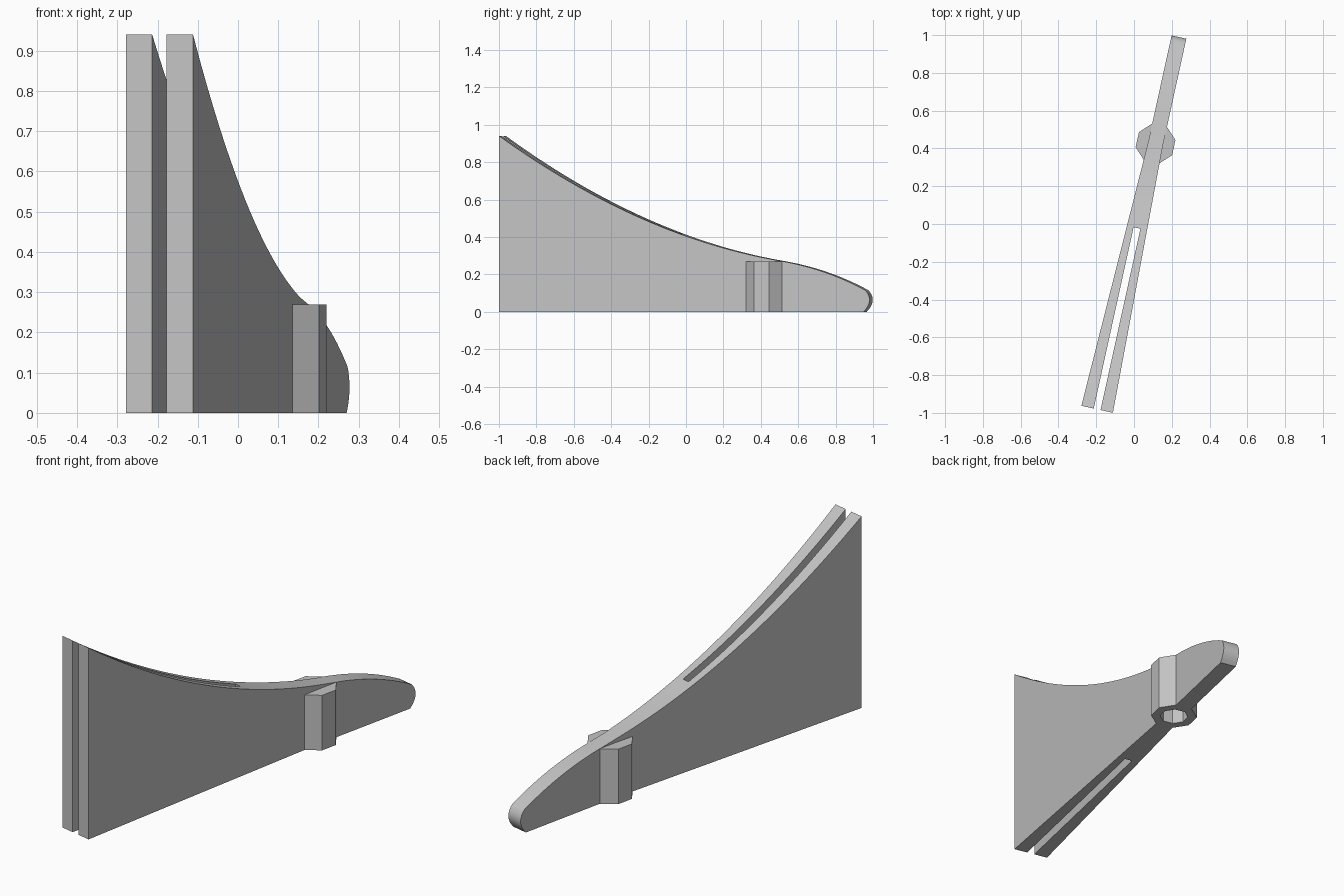
import bpy
import bmesh
import math
from mathutils import Matrix, Vector

cube = bpy.data.objects.get("Cube")
if cube:
    bpy.data.objects.remove(cube, do_unlink=True)

TURN = Matrix.Rotation(math.radians(-12.4), 4, "Z")
MID = 0.02       # sideways offset of the plate's centre line
BOSS_AT = 0.44   # distance of the boss along the plate

grey = bpy.data.materials.new("light_grey")
grey.use_nodes = True
colour = (0.55, 0.55, 0.55, 1)
grey.diffuse_color = colour
grey.node_tree.nodes["Principled BSDF"].inputs["Base Color"].default_value = colour


def prism(name, points, sweep):
    """Solid made by sweeping a closed outline along a vector."""
    bm = bmesh.new()
    face = bm.faces.new([bm.verts.new(p) for p in points])
    new = bmesh.ops.extrude_face_region(bm, geom=[face])["geom"]
    verts = [v for v in new if isinstance(v, bmesh.types.BMVert)]
    bmesh.ops.translate(bm, vec=sweep, verts=verts)
    bmesh.ops.recalc_face_normals(bm, faces=bm.faces)
    bmesh.ops.transform(bm, matrix=TURN, verts=bm.verts)
    mesh = bpy.data.meshes.new(name)
    bm.to_mesh(mesh)
    bm.free()
    mesh.materials.append(grey)
    obj = bpy.data.objects.new(name, mesh)
    bpy.context.collection.objects.link(obj)
    return obj


def curve(a, b, c, steps):
    """Quadratic curve from a to c, without its last point."""
    a, b, c = Vector(a), Vector(b), Vector(c)
    return [a.lerp(b, i / steps).lerp(b.lerp(c, i / steps), i / steps)
            for i in range(steps)]


def octagon(radius, z):
    angles = [math.radians(22.5 + 45 * i) for i in range(8)]
    return [(MID + radius * math.cos(a), BOSS_AT + radius * math.sin(a), z)
            for a in angles]


def combine(target, tool, operation):
    mod = target.modifiers.new(operation.lower(), "BOOLEAN")
    mod.operation = operation
    mod.solver = "EXACT"
    mod.object = tool
    tool.hide_render = True
    bpy.context.view_layer.objects.active = target
    bpy.ops.object.modifier_apply(modifier=mod.name)
    bpy.data.objects.remove(tool, do_unlink=True)


# Side profile: concave sweep, convex tail, rounded nose
side = curve((-1, 0.94), (-0.235, 0.4), (0.53, 0.272), 28)
side += curve((0.53, 0.272), (0.78, 0.23), (0.995, 0.115), 14)
side += curve((0.995, 0.115), (1.045, 0.06), (0.985, 0), 10)
side += [Vector((0.985, 0)), Vector((-1, 0))]
fin = prism("forked_fin", [(-0.4, p.x, p.y) for p in side], (0.8, 0, 0))

# Plan outline: narrow tail widening into two prongs with a slot between
half = [(0.0185, -0.017), (0.0185, -1.2), (0.0918, -1.2),
        (0.04, BOSS_AT), (0.04, 1.2)]
plan = [(MID + x, y, -0.1) for x, y in half]
plan += [(MID - x, y, -0.1) for x, y in reversed(half)]
combine(fin, prism("plan_cutter", plan, (0, 0, 1.3)), "INTERSECT")

# Octagonal boss with a blind socket from below
combine(fin, prism("boss", octagon(0.107, 0), (0, 0, 0.27)), "UNION")
combine(fin, prism("socket_cutter", octagon(0.065, -0.1), (0, 0, 0.3)), "DIFFERENCE")

# Smooth the curved edge, keep the corners sharp
bpy.ops.object.select_all(action="DESELECT")
fin.select_set(True)
bpy.context.view_layer.objects.active = fin
bpy.ops.object.shade_smooth_by_angle(angle=math.radians(25))
